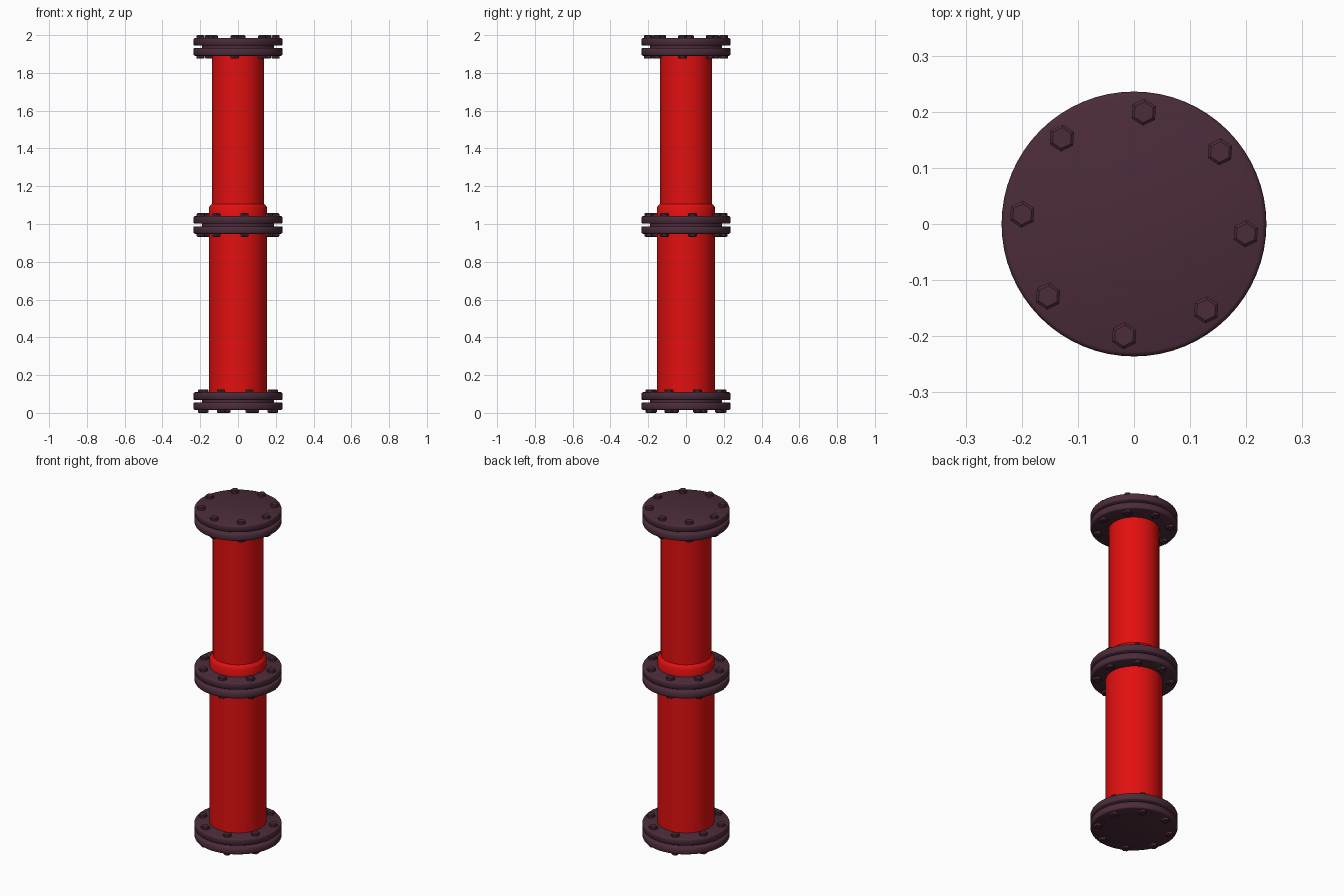
import bpy, bmesh, math
from mathutils import Matrix

cube = bpy.data.objects.get("Cube")
if cube:
    bpy.data.objects.remove(cube, do_unlink=True)


def material(name, rgb):
    m = bpy.data.materials.new(name)
    m.use_nodes = True
    m.diffuse_color = (*rgb, 1)
    m.node_tree.nodes["Principled BSDF"].inputs["Base Color"].default_value = (*rgb, 1)
    return m


RED = material("red paint", (0.76, 0.005, 0.005))
DARK = material("dark plum metal", (0.07, 0.025, 0.042))


def finish(bm, name, mat, angle):
    bmesh.ops.recalc_face_normals(bm, faces=bm.faces)
    mesh = bpy.data.meshes.new(name)
    bm.to_mesh(mesh)
    bm.free()
    mesh.materials.append(mat)
    ob = bpy.data.objects.new(name, mesh)
    bpy.context.collection.objects.link(ob)
    bpy.ops.object.select_all(action='DESELECT')
    ob.select_set(True)
    bpy.context.view_layer.objects.active = ob
    bpy.ops.object.shade_smooth_by_angle(angle=math.radians(angle))
    return ob


def lathe(name, profile, mat, sides=64, angle=35):
    """Turn a (radius, z) profile into a capped solid of revolution."""
    bm = bmesh.new()
    rings = []
    for r, z in profile:
        turns = [math.tau * i / sides for i in range(sides)]
        rings.append([bm.verts.new((r * math.cos(a), r * math.sin(a), z)) for a in turns])
    for low, high in zip(rings, rings[1:]):
        for i in range(sides):
            j = (i + 1) % sides
            bm.faces.new((low[i], low[j], high[j], high[i]))
    bm.faces.new(rings[0])
    bm.faces.new(rings[-1])
    return finish(bm, name, mat, angle)


FLANGE_R, CORE_R, GAP, HALF = 0.236, 0.19, 0.007, 0.047
BOLT_TOP, BOLT_R, BOLT_CIRCLE = 0.0625, 0.024, 0.2


def flange_pair(name, z, turn):
    # two rounded discs with a recessed gasket between them
    b = 0.008
    lathe(name + "_gasket", [(CORE_R, z - GAP - b), (CORE_R, z + GAP + b)], DARK)
    for side, label in ((1, "upper"), (-1, "lower")):
        r = FLANGE_R
        shape = [(r - b / 2, GAP), (r, GAP + b / 2), (r, HALF - b),
                 (r - b * 0.3, HALF - b * 0.3), (r - b, HALF)]
        lathe(f"{name}_{label}_flange", [(q, z + side * h) for q, h in shape], DARK, angle=50)

    # hexagonal bolt heads with chamfered crowns, on both outer faces
    bm = bmesh.new()
    for side in (1, -1):
        for k in range(8):
            a = math.radians(turn + 45 * k)
            x, y = BOLT_CIRCLE * math.cos(a), BOLT_CIRCLE * math.sin(a)
            for r1, r2, low, high in ((BOLT_R, BOLT_R, HALF - 0.004, BOLT_TOP - 0.004),
                                      (BOLT_R, BOLT_R * 0.78, BOLT_TOP - 0.004, BOLT_TOP)):
                if side < 0:
                    r1, r2 = r2, r1
                place = Matrix.Translation((x, y, z + side * (low + high) / 2))
                spin = Matrix.Rotation(math.radians(-4), 4, 'Z')
                bmesh.ops.create_cone(bm, cap_ends=True, segments=6, radius1=r1, radius2=r2,
                                      depth=high - low, matrix=place @ spin)
    finish(bm, name + "_bolts", DARK, 30)


# pipes, the upper one narrower with a tapered collar at its foot
lathe("lower_pipe", [(0.154, 0.1), (0.154, 0.96)], RED)
lathe("upper_pipe", [(0.137, 1.03), (0.137, 1.9)], RED)
lathe("pipe_collar", [(0.154, 1.03), (0.154, 1.088), (0.15, 1.095), (0.137, 1.107)], RED, angle=40)

# bolted joints
flange_pair("base", BOLT_TOP, 18)
flange_pair("middle", 0.995, 10)
flange_pair("top", 2 - BOLT_TOP, -5)
